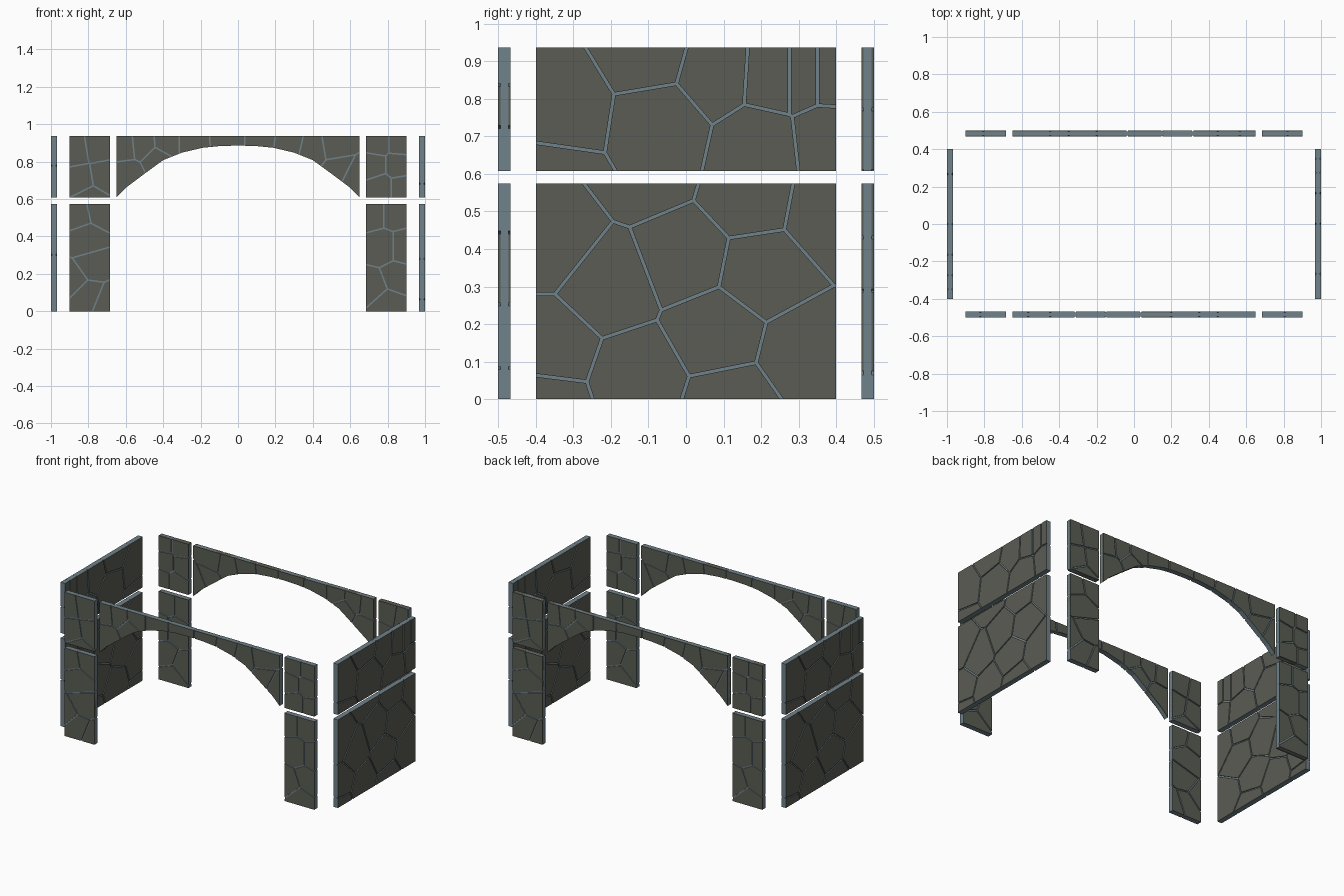
import bpy, bmesh, math
from mathutils import Vector

if "Cube" in bpy.data.objects:
    bpy.data.objects.remove(bpy.data.objects["Cube"])

T = 0.033        # panel thickness
GAP = 0.004      # half width of the joints
DEPTH = 0.006    # depth of the joints


def material(name, rgb):
    m = bpy.data.materials.new(name)
    m.diffuse_color = (*rgb, 1)
    m.use_nodes = True
    m.node_tree.nodes["Principled BSDF"].inputs["Base Color"].default_value = m.diffuse_color
    return m


MATS = [material("dark_stone", (0.102, 0.107, 0.087)),
        material("blue_grey_mortar", (0.162, 0.223, 0.254))]
STONE, MORTAR = 0, 1


def flat_shape(columns):
    """Flat strip of quads from (u, low, high) columns."""
    bm = bmesh.new()
    lo = [bm.verts.new((u, a, 0)) for u, a, b in columns]
    hi = [bm.verts.new((u, b, 0)) for u, a, b in columns]
    for i in range(len(columns) - 1):
        bm.faces.new((lo[i], lo[i + 1], hi[i + 1], hi[i]))
    return bm


def prism(out, flat, half, place, face_mat, edge_mat):
    """Thicken a flat shape into a closed slab inside the output mesh."""
    def add(coords, mat):
        f = out.faces.new([out.verts.new(place(*c)) for c in coords])
        f.material_index = mat
    for f in flat.faces:
        ring = [(v.co.x, v.co.y) for v in f.verts]
        for s in (-half, half):
            add([(u, v, s) for u, v in ring], face_mat)
    for e in flat.edges:
        if len(e.link_faces) == 1:
            (a, b) = [(v.co.x, v.co.y) for v in e.verts]
            add([(*a, -half), (*b, -half), (*b, half), (*a, half)],
                edge_mat((e.verts[0].co + e.verts[1].co) / 2))


def panel(name, columns, seeds, place, rim):
    """Stone cells split by thin joints over a recessed mortar core."""
    out = bmesh.new()
    pts = [Vector((u, v, 0)) for u, v in seeds]
    # mortar core
    core = flat_shape(columns)
    ring = bmesh.ops.inset_region(core, faces=core.faces[:], thickness=0.002,
                                  use_boundary=True, use_even_offset=True)["faces"]
    bmesh.ops.delete(core, geom=ring, context='FACES')
    prism(out, core, T / 2 - DEPTH, place, MORTAR, lambda m: MORTAR)
    core.free()
    # stones
    for i, p in enumerate(pts):
        cell = flat_shape(columns)
        cuts = []
        for j, q in enumerate(pts):
            if j == i or not cell.faces:
                continue
            n = (q - p).normalized()
            c = (p + q) / 2 - n * GAP
            cuts.append((c, n))
            bmesh.ops.bisect_plane(cell, geom=cell.verts[:] + cell.edges[:] + cell.faces[:],
                                   plane_co=c, plane_no=n, clear_outer=True, dist=1e-6)

        def edge_mat(m, i=i, cuts=cuts):
            if any(abs((m - c).dot(n)) < 1e-4 for c, n in cuts):
                return MORTAR
            return rim(i, m)
        prism(out, cell, T / 2, place, STONE, edge_mat)
        cell.free()
    bmesh.ops.remove_doubles(out, verts=out.verts[:], dist=1e-6)
    bmesh.ops.recalc_face_normals(out, faces=out.faces[:])
    me = bpy.data.meshes.new(name)
    out.to_mesh(me)
    out.free()
    for m in MATS:
        me.materials.append(m)
    bpy.context.collection.objects.link(bpy.data.objects.new(name, me))


LOW, HIGH = (0.0, 0.574), (0.607, 0.937)


def rect(u0, u1, z):
    return [(u0, *z), (u1, *z)]


# Side walls
side_low = [(-.36, .42), (-.1, .62), (0, .38), (-.21, .3), (-.36, .14), (-.13, .06),
            (.08, .18), (.2, .34), (.17, .54), (.38, .5), (.32, .12), (.12, -.02), (-.38, -.02)]
side_high = [(-.33, .78), (-.07, .74), (-.1, .92), (.08, .87), (.2, .68),
             (.24, .86), (.31, .86), (.39, .86), (.38, .7), (-.36, .57)]
for side, s in (("right", 1), ("left", -1)):
    def at_side(u, v, w, s=s):
        return (s * (1 - T / 2) + w, s * u, v)
    for level, z, seeds in (("lower", LOW, side_low), ("upper", HIGH, side_high)):
        panel(f"{side}_wall_{level}", rect(-.4, .4, z), seeds, at_side, lambda i, m: MORTAR)

# Front and back: posts and arch
post_low_left = [(-.87, .52), (-.73, .55), (-.82, .38), (-.78, .24), (-.88, .17), (-.8, .09), (-.70, .05)]
post_low_right = [(.72, .53), (.84, .53), (.77, .34), (.89, .34), (.72, .13), (.85, .18), (.8, .04)]
post_high_left = [(-.87, .86), (-.75, .88), (-.84, .7), (-.72, .72), (-.79, .6)]
post_high_right = [(.74, .9), (.87, .9), (.72, .78), (.86, .78), (.76, .66), (.88, .66)]
arch_seeds = [(-.61, .88), (-.51, .89), (-.43, .81), (-.59, .73), (-.38, .9), (-.25, .9), (-.05, .91),
              (.12, .91), (.27, .89), (.4, .86), (.52, .88), (.54, .76), (.62, .72)]
half_arch = [(.65, .61), (.6, .66), (.5, .735), (.4, .808), (.3, .848), (.19, .874), (.1, .883)]
curve = [(-u, v) for u, v in half_arch] + [(0, .886)] + [(u, v) for u, v in half_arch[::-1]]
arch = [(u, v, HIGH[1]) for u, v in curve]


def front_rim(i, m):
    return STONE if i % 4 == 3 else MORTAR


def back_rim(i, m):
    # mortar shows under the arch, stone on the other edges
    under_arch = abs(m.x) < .649 and m.y < .92
    return MORTAR if under_arch or i % 6 == 5 else STONE


for face, s, rim in (("front", 1, front_rim), ("back", -1, back_rim)):
    def at_face(u, v, w, s=s):
        return (s * u, -s * (0.5 - T / 2) + w, v)
    panel(f"{face}_post_left_lower", rect(-.9, -.685, LOW), post_low_left, at_face, rim)
    panel(f"{face}_post_right_lower", rect(.685, .9, LOW), post_low_right, at_face, rim)
    panel(f"{face}_post_left_upper", rect(-.9, -.685, HIGH), post_high_left, at_face, rim)
    panel(f"{face}_post_right_upper", rect(.685, .9, HIGH), post_high_right, at_face, rim)
    panel(f"{face}_arch", arch, arch_seeds, at_face, rim)
